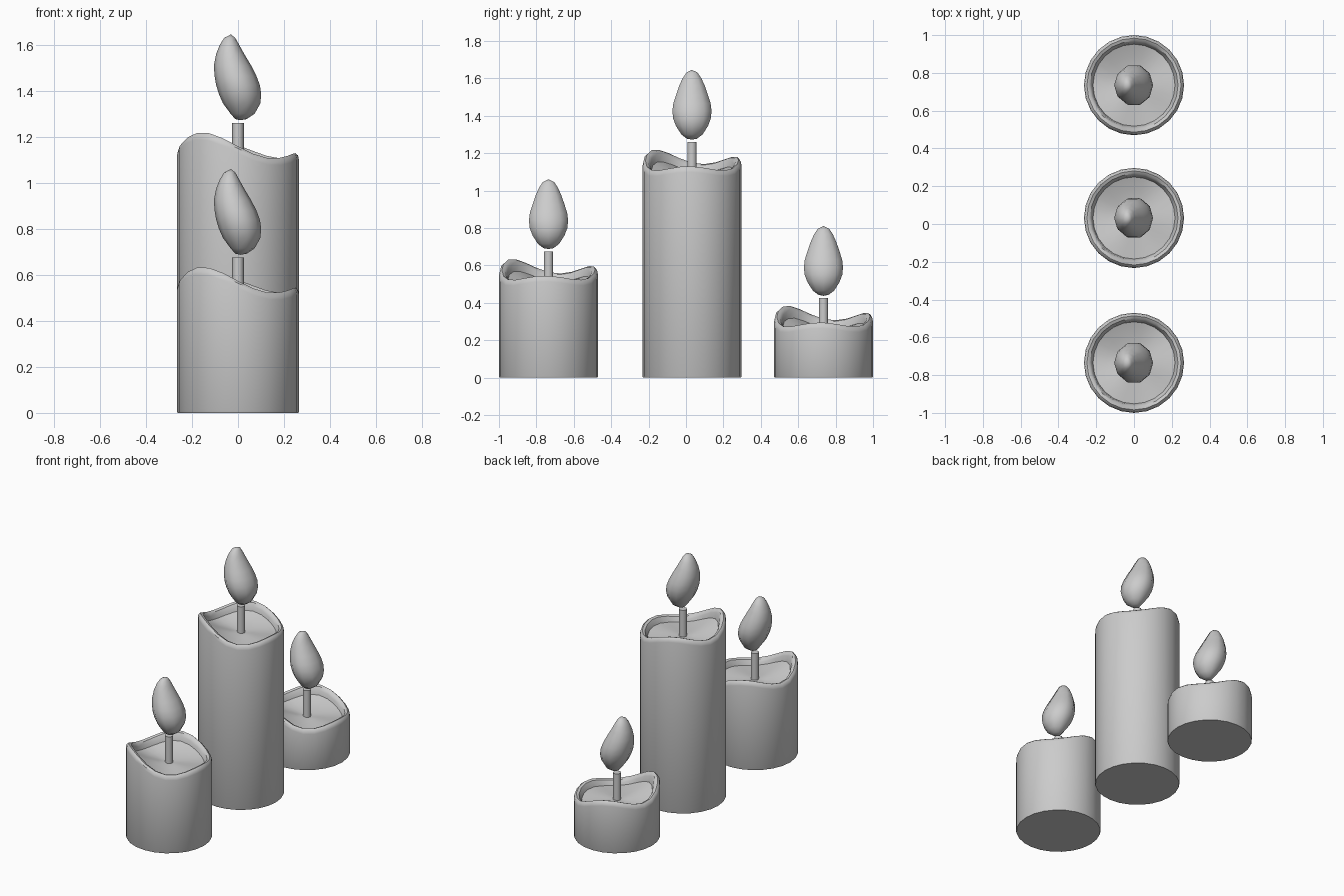
import bpy, bmesh
from math import sin, cos, pi

if "Cube" in bpy.data.objects:
    bpy.data.objects.remove(bpy.data.objects["Cube"])


def make_object(name, rings, bottom=None, top=None, angle=40):
    """Skin a list of closed rings; close each end with a point or a flat face."""
    bm = bmesh.new()
    loops = [[bm.verts.new(p) for p in ring] for ring in rings]
    n = len(loops[0])
    for a, b in zip(loops, loops[1:]):
        for i in range(n):
            j = (i + 1) % n
            bm.faces.new((a[i], a[j], b[j], b[i]))
    for end, loop in ((bottom, loops[0]), (top, loops[-1])):
        if end is None:
            bm.faces.new(loop)
        else:
            v = bm.verts.new(end)
            for i in range(n):
                bm.faces.new((loop[i], loop[(i + 1) % n], v))
    bmesh.ops.recalc_face_normals(bm, faces=bm.faces)
    mesh = bpy.data.meshes.new(name)
    bm.to_mesh(mesh)
    bm.free()
    ob = bpy.data.objects.new(name, mesh)
    bpy.context.collection.objects.link(ob)
    bpy.ops.object.select_all(action='DESELECT')
    ob.select_set(True)
    bpy.context.view_layer.objects.active = ob
    bpy.ops.object.shade_smooth_by_angle(angle=angle * pi / 180)
    return ob


def wave(t):
    """Height of the melted rim around the candle."""
    return (-.035 * cos(t) - .0076 * sin(t) - .011 * cos(2 * t)
            + .0125 * sin(2 * t) + .025 * cos(3 * t) - .010 * sin(3 * t))


def ring(n, rx, ry, cx, cy, z, follow=0):
    ts = [2 * pi * i / n for i in range(n)]
    return [(cx + rx * cos(t), cy + ry * sin(t), z + follow * wave(t)) for t in ts]


# wax profile: radius, height relative to the rim, how far it follows the wave
RIM = [(.265, -.03, 1), (.261, -.01, 1), (.249, 0, 1), (.233, -.006, 1),
       (.223, -.024, 1), (.217, -.048, .75), (.15, -.062, .4), (.07, -.068, .12)]
# flame sections: height, centre x, radius x, radius y
FLAME = [(.127, .013, .025, .028), (.15, .02, .052, .06), (.195, .016, .081, .09),
         (.235, .009, .092, .106), (.275, .0, .095, .11), (.315, -.011, .091, .105),
         (.36, -.024, .081, .09), (.41, -.034, .061, .072), (.45, -.037, .042, .053),
         (.48, -.036, .024, .032)]

for label, cy, h in (("front", -.735, .565), ("middle", .032, 1.15), ("back", .735, .315)):
    # wax body with a hollow, wavy top
    body = [ring(24, .262, .262, 0, cy, 0), ring(24, .265, .265, 0, cy, .006)]
    body += [ring(24, r, r, 0, cy, h + dz, f) for r, dz, f in RIM]
    make_object(label + "_candle_wax", body, top=(0, cy, h - .07))
    # wick
    make_object(label + "_wick", [ring(10, .025, .025, 0, cy, h - .08),
                                  ring(10, .025, .025, 0, cy, h + .11)])
    # leaning flame
    make_object(label + "_flame", [ring(10, rx, ry, cx, cy, h + z) for z, cx, rx, ry in FLAME],
                bottom=(.01, cy, h + .122), top=(-.031, cy, h + .495), angle=75)
